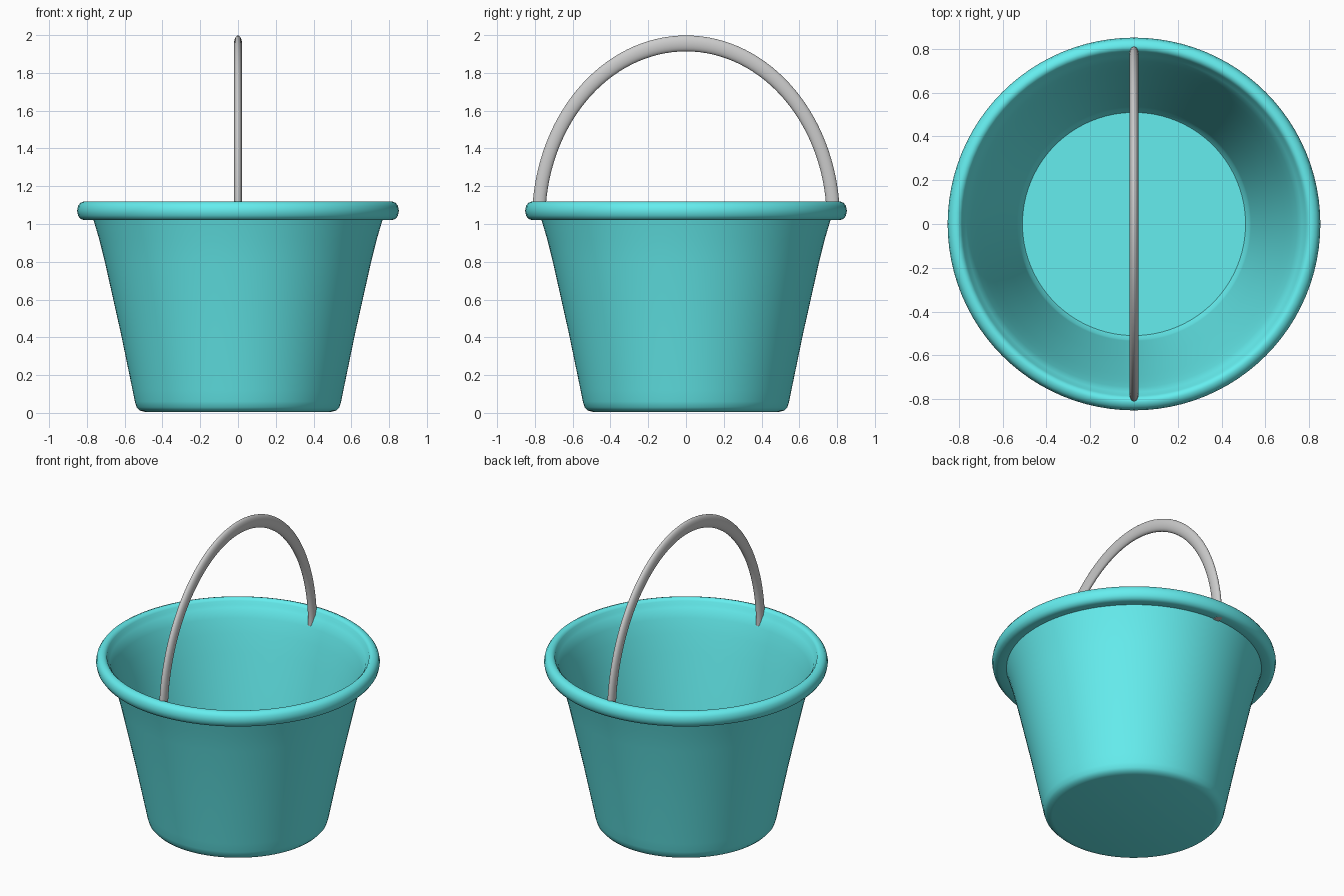
import bpy, bmesh
from math import sin, cos, pi, radians

if "Cube" in bpy.data.objects:
    bpy.data.objects.remove(bpy.data.objects["Cube"])


def make_object(name, bm, angle=40):
    bmesh.ops.recalc_face_normals(bm, faces=bm.faces)
    mesh = bpy.data.meshes.new(name)
    bm.to_mesh(mesh)
    bm.free()
    obj = bpy.data.objects.new(name, mesh)
    bpy.context.collection.objects.link(obj)
    bpy.ops.object.select_all(action='DESELECT')
    bpy.context.view_layer.objects.active = obj
    obj.select_set(True)
    bpy.ops.object.shade_smooth_by_angle(angle=radians(angle))
    return obj


def lathe(name, profile, steps=96):
    bm = bmesh.new()
    verts = [bm.verts.new((r, 0, z)) for r, z in profile]
    edges = [bm.edges.new(pair) for pair in zip(verts, verts[1:])]
    bmesh.ops.spin(bm, geom=verts + edges, cent=(0, 0, 0), axis=(0, 0, 1),
                   angle=2 * pi, steps=steps)
    bmesh.ops.remove_doubles(bm, verts=bm.verts, dist=1e-4)
    return make_object(name, bm)


# Bucket: outer wall, rolled rim, inner wall and floor in one profile
bucket = lathe("bucket", [
    (0, 0.005), (0.49, 0.005), (0.52, 0.012), (0.537, 0.03), (0.546, 0.06),
    (0.558, 0.12), (0.62, 0.42), (0.705, 0.80), (0.735, 0.92), (0.766, 1.025),
    (0.815, 1.02), (0.835, 1.028), (0.847, 1.045), (0.852, 1.07),
    (0.847, 1.095), (0.835, 1.112), (0.815, 1.12), (0.80, 1.118),
    (0.787, 1.105), (0.782, 1.085), (0.768, 1.07),
    (0.745, 1.01), (0.72, 0.92), (0.69, 0.80), (0.605, 0.42),
    (0.535, 0.09), (0.528, 0.06), (0.51, 0.035), (0, 0.035)])

teal = bpy.data.materials.new("teal")
teal.diffuse_color = (0.13, 0.85, 0.86, 1)
teal.use_nodes = True
teal.node_tree.nodes["Principled BSDF"].inputs["Base Color"].default_value = teal.diffuse_color
bucket.data.materials.append(teal)

# Handle: half ring with a flattened round section, stretched upwards
SEG, SIDES = 64, 20
BASE, R, HALF_R, HALF_X, STRETCH = 1.02, 0.78, 0.035, 0.021, 1.2
bm = bmesh.new()
rings = []
for i in range(SEG + 1):
    a = pi * i / SEG
    ring = []
    for j in range(SIDES):
        t = 2 * pi * j / SIDES
        r = R + HALF_R * cos(t)
        ring.append(bm.verts.new((HALF_X * sin(t), r * cos(a),
                                  BASE + STRETCH * r * sin(a))))
    rings.append(ring)
for lo, hi in zip(rings, rings[1:]):
    for j in range(SIDES):
        k = (j + 1) % SIDES
        bm.faces.new((lo[j], lo[k], hi[k], hi[j]))
bm.faces.new(rings[0])
bm.faces.new(rings[-1])
make_object("handle", bm)
